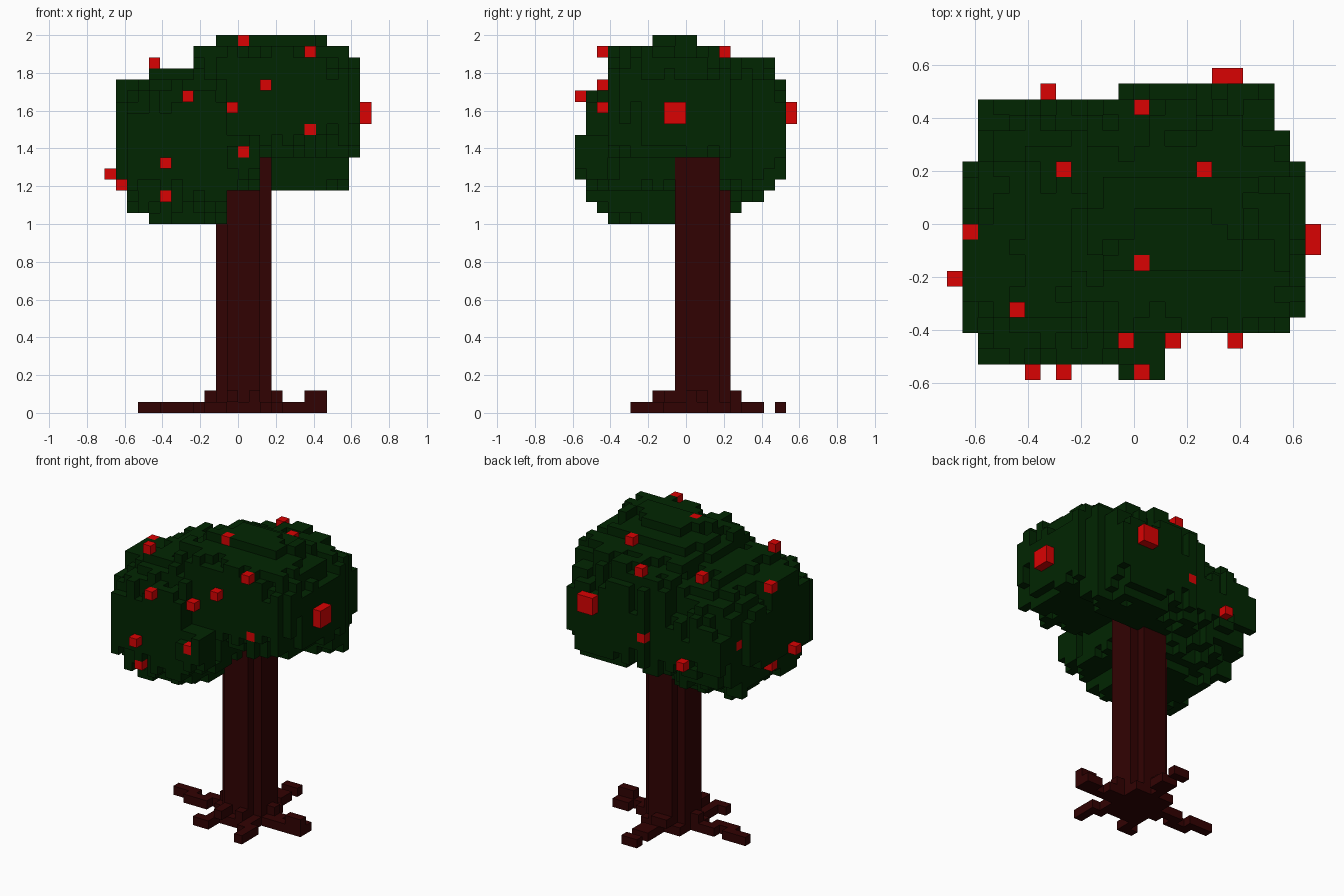
import bpy, bmesh, random
from mathutils import Vector

if "Cube" in bpy.data.objects:
    bpy.data.objects.remove(bpy.data.objects["Cube"], do_unlink=True)

V = 2 / 34                                   # edge of one block
ORIGIN = Vector((-12 * V, -10 * V, 0))       # corner of block (0, 0, 0)
DIRS = [(1, 0, 0), (-1, 0, 0), (0, 1, 0), (0, -1, 0), (0, 0, 1), (0, 0, -1)]
rng = random.Random(7)


def material(name, rgb):
    m = bpy.data.materials.new(name)
    m.use_nodes = True
    m.diffuse_color = (*rgb, 1)
    bsdf = m.node_tree.nodes["Principled BSDF"]
    bsdf.inputs["Base Color"].default_value = (*rgb, 1)
    bsdf.inputs["Roughness"].default_value = 0.9
    return m


def step(c, d, n=1):
    return tuple(a + n * b for a, b in zip(c, d))


def box(xs, ys, zs):
    """Blocks in inclusive index ranges."""
    return {(i, j, k) for i in range(xs[0], xs[1] + 1)
            for j in range(ys[0], ys[1] + 1) for k in range(zs[0], zs[1] + 1)}


def build(name, cells, solid, mat):
    """Mesh of the exposed faces of a set of blocks."""
    bm = bmesh.new()
    verts = {}

    def vert(p):
        if p not in verts:
            verts[p] = bm.verts.new(ORIGIN + Vector(p) * V)
        return verts[p]

    for c in sorted(cells):
        for d in DIRS:
            if step(c, d) in solid:
                continue
            a = [abs(x) for x in d].index(1)
            u, v = (a + 1) % 3, (a + 2) % 3
            loop = [(0, 0), (1, 0), (1, 1), (0, 1)]
            if d[a] < 0:
                loop.reverse()
            face = []
            for s, t in loop:
                p = list(c)
                p[a] += d[a] > 0
                p[u] += s
                p[v] += t
                face.append(vert(tuple(p)))
            bm.faces.new(face)
    me = bpy.data.meshes.new(name)
    bm.to_mesh(me)
    bm.free()
    me.materials.append(mat)
    ob = bpy.data.objects.new(name, me)
    bpy.context.collection.objects.link(ob)


# Trunk: square column with its corners cut away
trunk = {c for c in box((10, 14), (9, 13), (0, 22))
         if not (c[0] in (10, 14) and c[1] in (9, 13))}

# Roots: flat winding paths on the ground, plus a raised flare at the foot
root_paths = [
    [(9, 11), (8, 11), (7, 11), (7, 10), (6, 10), (5, 10), (5, 11), (4, 11), (3, 11)],
    [(12, 14), (12, 15), (13, 15), (13, 16), (12, 16), (13, 18), (12, 18)],
    [(15, 11), (16, 11), (16, 10), (17, 10), (18, 10), (19, 10), (18, 11), (19, 11)],
    [(13, 8), (14, 8), (14, 7), (15, 7), (15, 6), (15, 5)],
    [(11, 8), (10, 8), (10, 7), (10, 6), (9, 6)],
    [(10, 9), (14, 9), (10, 13), (14, 13), (9, 10), (15, 10), (12, 8)],
]
roots = {(i, j, 0) for path in root_paths for i, j in path}
roots |= {(i, j, 1) for i, j in [(9, 11), (15, 11), (12, 14), (11, 14), (11, 8),
                                 (13, 8), (11, 7), (18, 10), (19, 10)]}
roots -= trunk


# Crown limits: allowed block span for each layer and row
def x_span_at_height(k):
    if k == 33: return 10, 20
    if k >= 31: return 8, 22
    if k == 30: return 3, 22
    if k >= 23: return 1, 22
    if k >= 21: return 1, 21
    if k == 20: return 2, 21
    return (2, 10) if k >= 18 else (4, 10)


def y_span_at_height(k):
    if k == 33: return 7, 10
    if k == 32: return 3, 12
    if k == 31: return 3, 17
    if k >= 21: return 1, 18
    if k >= 19: return 1, 17
    return (1, 14) if k == 18 else (3, 14)


def x_span_at_row(j, k):
    if j < 3: return (2, 13) if k < 25 else (2, 10)
    if j == 3: return 1, 21
    if j <= 13: return 1, 22
    if j <= 15: return 2, 21
    return (2, 20) if j <= 17 else (11, 20)


def lobe(c, centre, radii):
    """Field of a dome with boxy plan and round profile, below 1 inside."""
    u, v, w = (abs(a + 0.5 - m) / r for a, m, r in zip(c, centre, radii))
    return (u ** 4 + v ** 4) ** 0.5 + w ** 2


# Crown: a low lobe and a high, tilted lobe, roughened in short vertical streaks
streak = {c: rng.uniform(-0.18, 0.28) for c in sorted(box((0, 23), (0, 19), (0, 9)))}
leaves = set()
for c in sorted(box((1, 22), (1, 18), (17, 33))):
    i, j, k = c
    spans = ((i, x_span_at_height(k)), (j, y_span_at_height(k)), (i, x_span_at_row(j, k)))
    if any(not lo <= a <= hi for a, (lo, hi) in spans):
        continue
    limit = 1 + streak[(i, j, (k + i * 3 + j) // 3 % 10)]
    lean = 9.5 - 0.2 * abs(k - 24)
    low = lobe(c, (7.5, lean, 24), (7.0, 9.0, 7.3)) < limit
    low = low and (i <= 10 or k >= 20) and i <= 13
    tilt = 27.3 - 0.24 * (j - 8.5)
    high = lobe(c, (15.5, 11, tilt), (8.0, 8.7, 7.3)) < limit
    high = high and k >= (23 if j < 13 else 20)
    if low or high:
        leaves.add(c)

# Crown: front tuft, and sprigs beside the fruit on the rim
leaves |= box((11, 13), (1, 2), (21, 24)) | box((12, 12), (0, 0), (20, 22))
leaves |= box((11, 11), (0, 0), (22, 23)) | box((13, 13), (0, 0), (22, 24))
leaves |= box((1, 2), (5, 8), (28, 29)) | box((14, 15), (16, 17), (30, 31))
leaves = {c for c in leaves if sum(step(c, d) in leaves for d in DIRS) >= 2}
leaves -= trunk

# Fruit: grouped by the direction they face
fruit_by_side = {
    (0, 0, 1): [(12, 7, 33), (4, 4, 31), (16, 13, 32), (12, 17, 31), (7, 13, 30),
                (1, 9, 29), (12, 0, 23)],
    (0, -1, 0): [(18, 2, 32), (14, 2, 29), (7, 0, 28), (11, 2, 27), (18, 3, 25),
                 (5, 0, 22), (5, 1, 19)],
    (-1, 0, 0): [(0, 6, 21), (1, 9, 20), (2, 14, 24)],
    (0, 1, 0): [(6, 18, 22), (11, 18, 24)] + sorted(box((17, 18), (19, 19), (26, 27))),
    (1, 0, 0): sorted(box((23, 23), (8, 9), (26, 27))),
}
fruit = set()
for d, cells in fruit_by_side.items():
    for c in cells:
        fruit.add(c)
        for n in range(1, 5):                # clear the outside
            leaves.discard(step(c, d, n))
        for n in range(1, 5):                # join to the crown
            inner = step(c, d, -n)
            if inner in leaves or inner in trunk:
                break
            leaves.add(inner)
leaves -= fruit

solid = trunk | roots | leaves | fruit
bark = material("dark bark", (0.031, 0.0006, 0.0006))
green = material("deep green", (0.0004, 0.019, 0.0004))
red = material("bright red", (0.7, 0.0006, 0.0006))

build("trunk", trunk, solid, bark)
build("roots", roots, solid, bark)
build("leafy_crown", leaves, solid, green)
build("fruit", fruit, solid, red)
